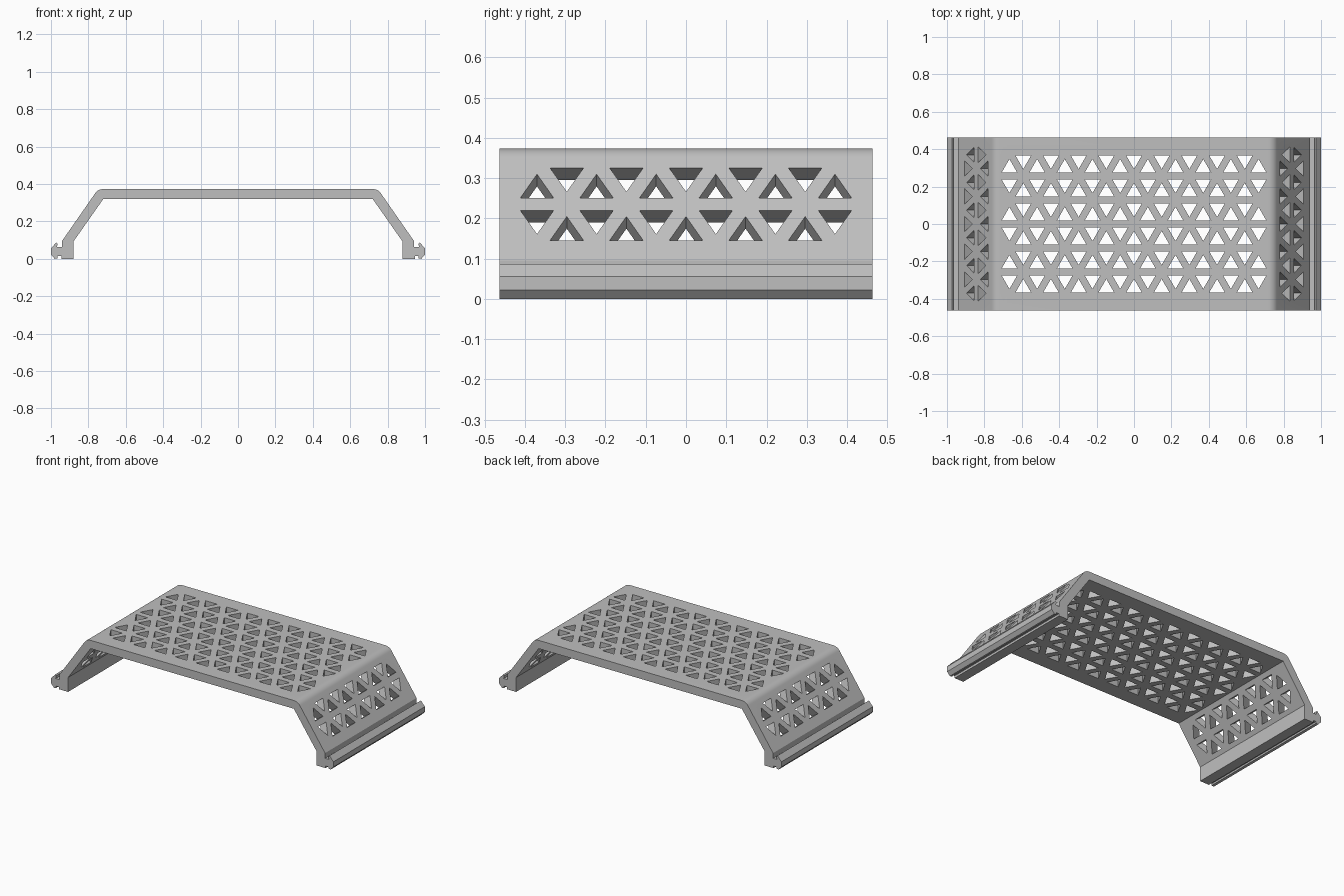
import bpy, bmesh, math
from mathutils import Vector, Matrix

cube = bpy.data.objects.get("Cube")
if cube:
    bpy.data.objects.remove(cube, do_unlink=True)

HALF_DEPTH = 0.463
TOP, UNDER = 0.373, 0.32
CELL = 0.148                       # side of one lattice triangle
ROW = CELL * math.sqrt(3) / 2      # height of one lattice row
HOLE = 0.083                       # side of one cut-out
LEAN = math.atan(1.425)            # steepness of the legs

grey = bpy.data.materials.new("plain grey")
grey.use_nodes = True
COLOUR = (0.52, 0.52, 0.52, 1)
grey.diffuse_color = COLOUR
grey.node_tree.nodes["Principled BSDF"].inputs["Base Color"].default_value = COLOUR


def make_object(name, bm):
    bmesh.ops.recalc_face_normals(bm, faces=bm.faces)
    mesh = bpy.data.meshes.new(name)
    bm.to_mesh(mesh)
    bm.free()
    mesh.materials.append(grey)
    obj = bpy.data.objects.new(name, mesh)
    bpy.context.collection.objects.link(obj)
    return obj


def extrude_profile(name, points):
    bm = bmesh.new()
    face = bm.faces.new([bm.verts.new((x, -HALF_DEPTH, z)) for x, z in points])
    new = bmesh.ops.extrude_face_region(bm, geom=[face])["geom"]
    verts = [v for v in new if isinstance(v, bmesh.types.BMVert)]
    bmesh.ops.translate(bm, verts=verts, vec=(0, 2 * HALF_DEPTH, 0))
    return make_object(name, bm)


def add_holes(bm, frame, rows, columns):
    """Triangular prisms on an alternating lattice, centred on the frame."""
    inset = (ROW - HOLE * math.sqrt(3) / 2) / 3
    height = HOLE * math.sqrt(3) / 2
    for r in range(rows):
        base = (r - rows / 2) * ROW
        for c in range(-columns, columns + 1):
            u = c * CELL / 2
            up = (rows - 1 - r + c) % 2 == 1
            flat, tip = base + inset, base + inset + height
            if not up:
                flat, tip = base + ROW - inset, base + ROW - inset - height
            corners = [(u - HOLE / 2, flat), (u + HOLE / 2, flat), (u, tip)]
            low, high = [[bm.verts.new(frame @ Vector((a, b, d))) for a, b in corners]
                         for d in (-0.075, 0.02)]
            bm.faces.new(low)
            bm.faces.new(high)
            for i in range(3):
                j = (i + 1) % 3
                bm.faces.new((low[i], low[j], high[j], high[i]))


# Cross-section of one half: inner corner, foot, clip lip, leg, rounded shoulder
half = [(0.72, UNDER), (0.88, 0.092), (0.88, 0),
        (0.945, 0), (0.945, 0.014), (0.965, 0.014), (0.965, 0.003), (0.98, 0),
        (1, 0.022), (1, 0.055), (0.972, 0.087), (0.965, 0.08), (0.968, 0.062),
        (0.941, 0.062), (0.941, 0.095)]
RADIUS = TOP - UNDER
for i in range(9):
    a = math.pi / 2 - LEAN + LEAN * i / 8
    half.append((0.72 + RADIUS * math.cos(a), UNDER + RADIUS * math.sin(a)))
profile = half + [(-x, z) for x, z in reversed(half)]
bracket = extrude_profile("vented_bridge", profile)

# Lattice of triangular openings in the deck and both legs
bm = bmesh.new()
add_holes(bm, Matrix.Translation((0, 0, TOP)), 6, 9)
for side in (1, -1):
    across = Vector((0, side, 0))
    slope = Vector((-side * math.cos(LEAN), 0, math.sin(LEAN)))
    normal = Vector((side * math.sin(LEAN), 0, math.cos(LEAN)))
    frame = Matrix((across, slope, normal)).transposed().to_4x4()
    frame.translation = (side * 0.843, 0, 0.235)
    add_holes(bm, frame, 2, 5)
cutter = make_object("opening_cutter", bm)
cutter.hide_render = True

cut = bracket.modifiers.new("openings", "BOOLEAN")
cut.operation, cut.solver, cut.object = "DIFFERENCE", "EXACT", cutter
bpy.ops.object.select_all(action="DESELECT")
bpy.context.view_layer.objects.active = bracket
bracket.select_set(True)
bpy.ops.object.modifier_apply(modifier=cut.name)
bpy.data.objects.remove(cutter, do_unlink=True)
bpy.ops.object.shade_smooth_by_angle(angle=math.radians(25))
